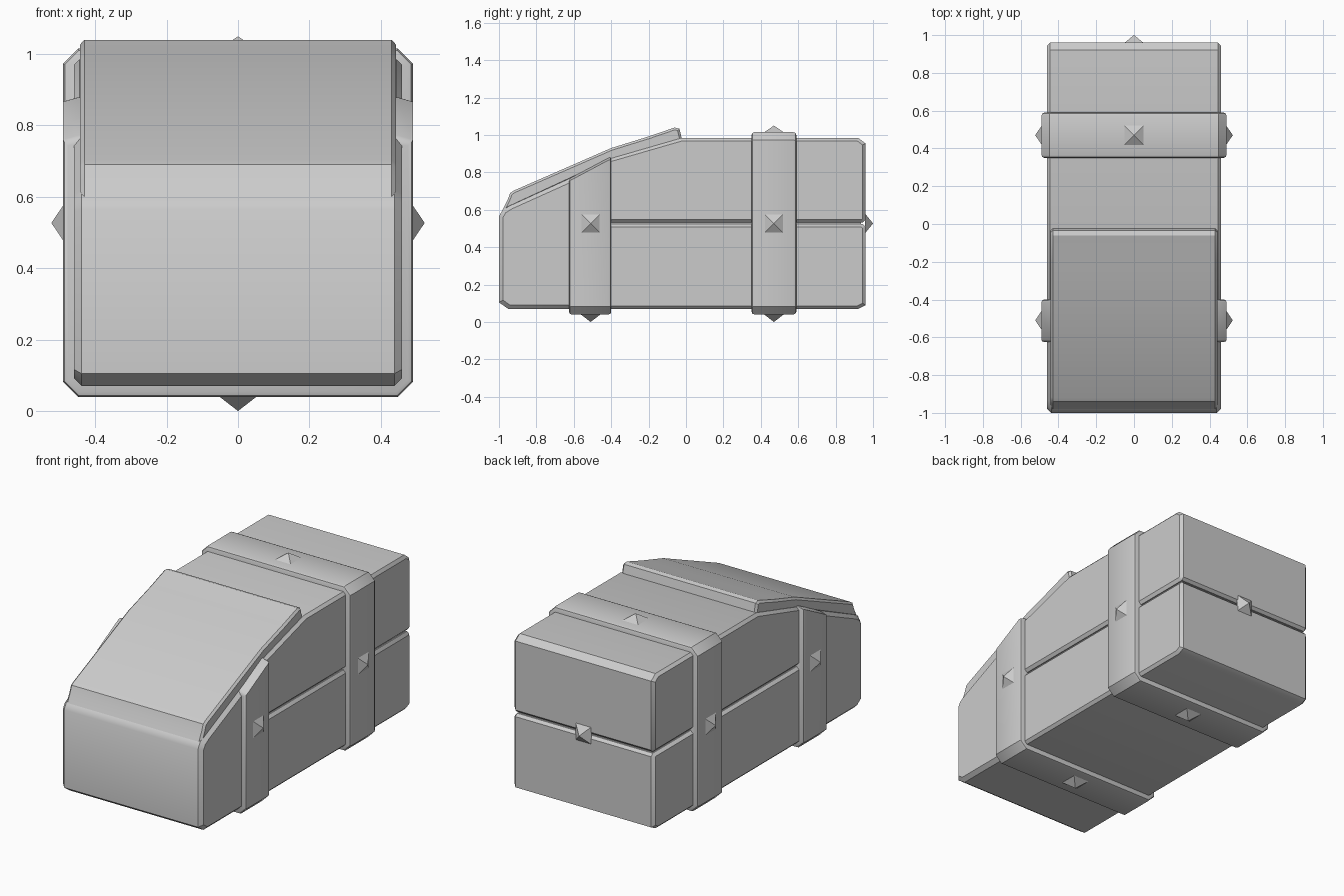
import bpy, bmesh
from mathutils import Vector

if "Cube" in bpy.data.objects:
    bpy.data.objects.remove(bpy.data.objects["Cube"])


def finish(name, bm, angle=0.6):
    bmesh.ops.recalc_face_normals(bm, faces=bm.faces)
    me = bpy.data.meshes.new(name)
    bm.to_mesh(me)
    bm.free()
    ob = bpy.data.objects.new(name, me)
    bpy.context.collection.objects.link(ob)
    bpy.ops.object.select_all(action='DESELECT')
    ob.select_set(True)
    bpy.context.view_layer.objects.active = ob
    bpy.ops.object.shade_smooth_by_angle(angle=angle)
    return ob


def prism(name, pts, place, a, b, bevel, segments=1):
    """Extrude a 2D profile between a and b, bevelling only the end-cap rims."""
    bm = bmesh.new()
    rings = [[bm.verts.new(place(u, v, t)) for u, v in pts] for t in (a, b)]
    n = len(pts)
    caps = [bm.faces.new(r) for r in rings]
    for i in range(n):
        j = (i + 1) % n
        bm.faces.new((rings[0][i], rings[0][j], rings[1][j], rings[1][i]))
    bmesh.ops.recalc_face_normals(bm, faces=bm.faces)
    if bevel:
        edges = {e for f in caps for e in f.edges}
        bmesh.ops.bevel(bm, geom=list(edges), offset=bevel, segments=segments,
                        profile=0.5, affect='EDGES')
    return finish(name, bm)


def side(y, z, x):
    return (x, y, z)


def across(x, z, y):
    return (x, y, z)


W = 0.46

# Nose block, sloped on top
prism("nose", [(-0.95, 0.07), (-0.5, 0.07), (-0.5, 0.823), (-0.94, 0.625),
               (-0.98, 0.60), (-1.0, 0.565), (-1.0, 0.105)], side, -W, W, 0.022)

# Upper and lower hull halves with a groove between them
prism("upper_hull", [(-0.5, 0.532), (0.945, 0.532), (0.96, 0.547), (0.96, 0.955),
                     (0.92, 0.985), (-0.02, 0.985), (-0.4, 0.875), (-0.5, 0.828)],
      side, -W, W, 0.016)
prism("lower_hull", [(-0.5, 0.07), (0.92, 0.07), (0.96, 0.09), (0.96, 0.508),
                     (0.945, 0.523), (-0.5, 0.523)], side, -W, W, 0.016)
prism("groove_core", [(-0.45, 0.45), (0.935, 0.45), (0.935, 0.6), (-0.45, 0.6)],
      side, -0.437, 0.437, 0)

# Raised windscreen cover
prism("windscreen_cover", [(-0.985, 0.59), (-0.955, 0.65), (-0.94, 0.69), (-0.92, 0.703),
                           (-0.4, 0.93), (-0.2, 0.992), (-0.06, 1.04), (-0.035, 1.033),
                           (-0.02, 0.97), (-0.4, 0.86), (-0.94, 0.61)],
      side, -0.442, 0.442, 0.012)


# Bands wrapped round the hull
def octagon(w, lo, hi, c):
    return [(-w + c, lo), (w - c, lo), (w, lo + c), (w, hi - c),
            (w - c, hi), (-w + c, hi), (-w, hi - c), (-w, lo + c)]


prism("rear_band", octagon(0.49, 0.04, 1.015, 0.042), across, 0.35, 0.59, 0.016, 2)


# Front band has its top sheared to follow the slope
def sloped(x, z, y):
    return (x, y, z + (0.53 * (y + 0.4) if z > 0.5 else 0))


front = octagon(0.49, 0.04, 0.885, 0.042)
front = [(x, 0.873 if abs(x) > 0.48 and z > 0.5 else z) for x, z in front]
prism("front_band", front, sloped, -0.625, -0.4, 0.014, 2)


# Pyramid studs
def stud(name, base, direction, height=0.036, r=0.053):
    d = Vector(direction)
    u = Vector((0, 0, 1)) if abs(d.z) < 0.5 else Vector((1, 0, 0))
    v = d.cross(u)
    c = Vector(base)
    bm = bmesh.new()
    ring = [bm.verts.new(c + u * (r * i) + v * (r * j))
            for i, j in ((1, 1), (1, -1), (-1, -1), (-1, 1))]
    tip = bm.verts.new(c + d * height)
    bm.faces.new(ring)
    for i in range(4):
        bm.faces.new((ring[i], ring[(i + 1) % 4], tip))
    finish(name, bm, 0.2)


for label, y in (("front", -0.51), ("rear", 0.47)):
    for s, n in ((-1, "left"), (1, "right")):
        stud(f"{label}_stud_{n}", (s * 0.487, y, 0.527), (s, 0, 0))
    stud(f"{label}_stud_bottom", (0, y, 0.041), (0, 0, -1), 0.041)
stud("rear_stud_top", (0, 0.47, 1.014), (0, 0, 1))
stud("back_stud", (0, 0.957, 0.527), (0, 1, 0), 0.043)
